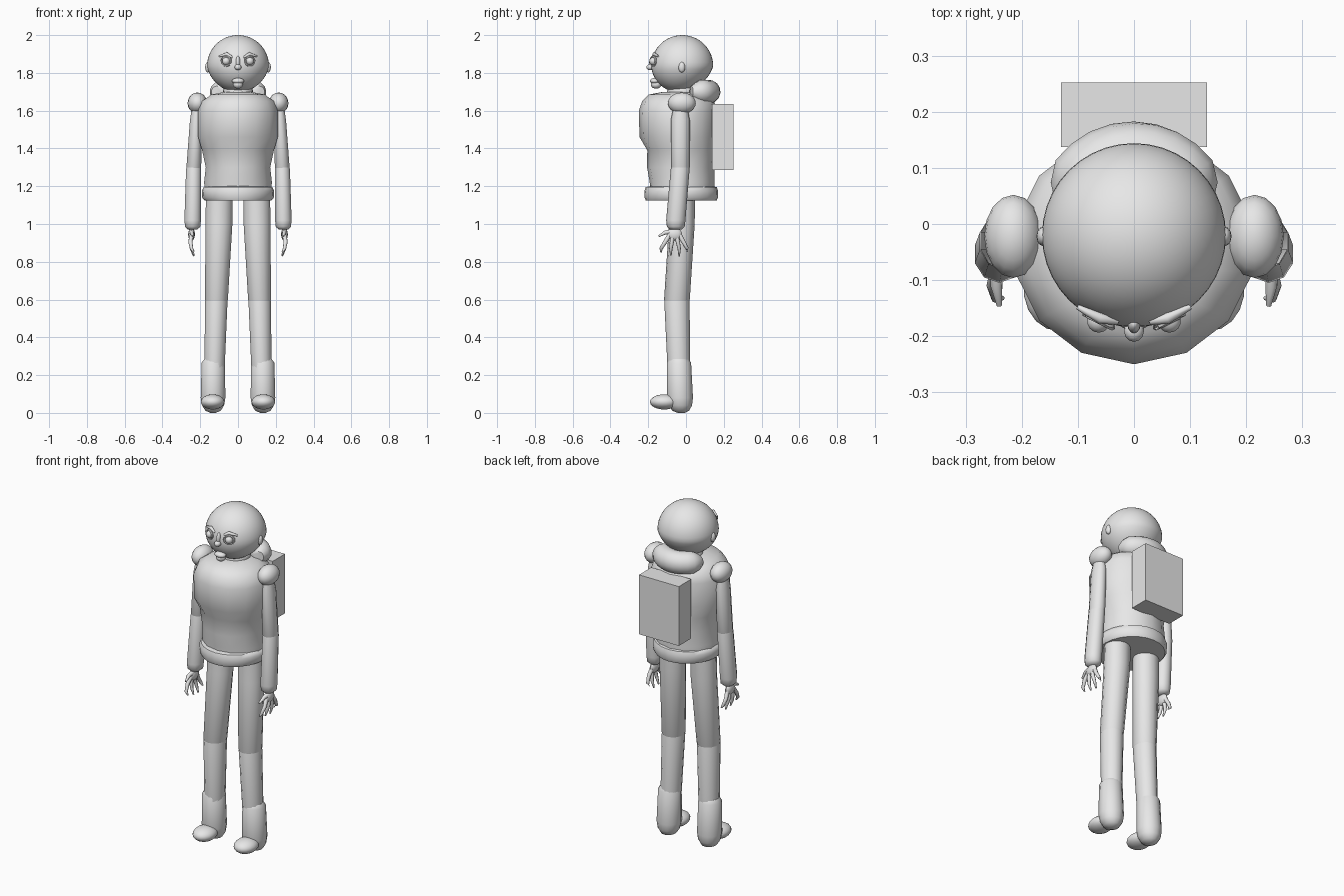
import bpy, bmesh, math
from mathutils import Vector

cube = bpy.data.objects.get("Cube")
if cube:
    bpy.data.objects.remove(cube, do_unlink=True)

grey = bpy.data.materials.new("plain_grey")
grey.use_nodes = True
grey.diffuse_color = (0.8, 0.8, 0.8, 1)
grey.node_tree.nodes["Principled BSDF"].inputs["Base Color"].default_value = (0.8, 0.8, 0.8, 1)


def finish(name, bm, angle=50):
    bmesh.ops.recalc_face_normals(bm, faces=bm.faces)
    mesh = bpy.data.meshes.new(name)
    bm.to_mesh(mesh)
    bm.free()
    mesh.materials.append(grey)
    ob = bpy.data.objects.new(name, mesh)
    bpy.context.collection.objects.link(ob)
    bpy.ops.object.select_all(action='DESELECT')
    ob.select_set(True)
    bpy.context.view_layer.objects.active = ob
    bpy.ops.object.shade_smooth_by_angle(angle=math.radians(angle))
    return ob


def skin(bm, rings):
    """Join rings of points with quads and cap both ends."""
    loops = [[bm.verts.new(p) for p in ring] for ring in rings]
    n = len(loops[0])
    for a, b in zip(loops, loops[1:]):
        for i in range(n):
            j = (i + 1) % n
            bm.faces.new((a[i], a[j], b[j], b[i]))
    bm.faces.new(loops[0])
    bm.faces.new(loops[-1])


def loft(name, sections, n):
    """Horizontal ellipses: x, y, z, x radius, y radius."""
    bm = bmesh.new()
    turn = [math.tau * i / n - math.pi / 2 for i in range(n)]
    skin(bm, [[(x + rx * math.cos(t), y + ry * math.sin(t), z) for t in turn]
              for x, y, z, rx, ry in sections])
    return finish(name, bm)


def sweep(bm, points, radii, n):
    """Round tube through points."""
    pts = [Vector(p) for p in points]
    rings = []
    for i, p in enumerate(pts):
        d = (pts[min(i + 1, len(pts) - 1)] - pts[max(i - 1, 0)]).normalized()
        u = d.cross(Vector((0.3, 0.1, 1) if abs(d.z) < 0.8 else (1, 0, 0))).normalized()
        v = d.cross(u)
        rings.append([p + radii[i] * (u * math.cos(t) + v * math.sin(t))
                      for t in (math.tau * k / n for k in range(n))])
    skin(bm, rings)


def ball(name, loc, size, seg=20, shape=None):
    bm = bmesh.new()
    bmesh.ops.create_uvsphere(bm, u_segments=seg, v_segments=seg * 2 // 3, radius=1)
    for v in bm.verts:
        if shape:
            shape(v.co)
        v.co = Vector(c * s for c, s in zip(v.co, size)) + Vector(loc)
    return finish(name, bm)


# Torso, belt and backpack
loft("torso", [(0, -.02, 1.17, .18, .17), (0, -.02, 1.22, .184, .172),
               (0, -.028, 1.3, .175, .178), (0, -.025, 1.39, .195, .18),
               (0, -.043, 1.46, .216, .203), (0, -.043, 1.6, .216, .207),
               (0, -.042, 1.65, .195, .19), (0, -.05, 1.685, .145, .148),
               (0, -.04, 1.7, .07, .08)], 14)
loft("belt", [(0, -.025, 1.125, .178, .188), (0, -.025, 1.14, .19, .194),
              (0, -.025, 1.175, .192, .195), (0, -.025, 1.195, .182, .188),
              (0, -.025, 1.2, .165, .165)], 24)
bm = bmesh.new()
bmesh.ops.create_cube(bm, size=1)
for v in bm.verts:
    v.co = (v.co.x * .26, v.co.y * .115 + .195, v.co.z * .35 + 1.46)
finish("backpack", bm, 30)

# Padded collar behind the neck
bm = bmesh.new()
arc = [math.radians(12 + 13 * i) for i in range(13)]
sweep(bm, [(.115 * math.cos(t), .115 * math.sin(t) + .005, 1.7) for t in arc],
      [.03, .05] + [.063] * 9 + [.05, .03], 14)
finish("collar", bm)


# Head with a tapered jaw
def jaw(co):
    if co.z < 0:
        k = 1 + co.z * .12
        co.x *= k
        co.y = co.y * k + co.z * .1
        co.z *= .86


ball("head", (0, -.02, 1.837), (.164, .164, .163), 40, jaw)
ball("neck", (0, -.02, 1.7), (.08, .08, .05))
ball("nose_tip", (0, -.19, 1.83), (.018, .02, .016), 12)
ball("nose_bridge", (0, -.178, 1.855), (.012, .017, .035), 12)
ball("upper_lip", (0, -.165, 1.757), (.034, .026, .016), 14)
ball("lower_lip", (0, -.158, 1.738), (.027, .028, .022), 14)

for side, tag in ((1, "left"), (-1, "right")):
    # Face details
    ball(tag + "_eye", (side * .063, -.173, 1.862), (.021, .021, .021), 14)
    bm = bmesh.new()
    sweep(bm, [(side * (.063 + .024 * math.cos(t)), -.172 + .012 * math.cos(t),
                1.862 + .024 * math.sin(t))
               for t in (math.tau * i / 16 for i in range(17))], [.006] * 17, 6)
    finish(tag + "_eyelid", bm)
    bm = bmesh.new()
    sweep(bm, [(side * x, y, z) for x, y, z in
               ((.03, -.174, 1.882), (.06, -.168, 1.9), (.1, -.148, 1.888))],
          [.006, .01, .005], 8)
    finish(tag + "_brow", bm)
    ball(tag + "_ear", (side * .16, -.022, 1.83), (.014, .018, .028), 12)

    # Arm in two overlapping sleeves
    ball(tag + "_shoulder", (side * .215, -.022, 1.64), (.052, .074, .056), 16)
    loft(tag + "_upper_arm", [(side * x, y, z, rx, ry) for x, y, z, rx, ry in
         ((.218, -.03, 1.63, .025, .035), (.222, -.03, 1.55, .034, .05),
          (.234, -.03, 1.3, .041, .05), (.235, -.03, 1.27, .03, .035))], 10)
    loft(tag + "_forearm", [(side * x, y, z, rx, ry) for x, y, z, rx, ry in
         ((.234, -.03, 1.33, .034, .04), (.235, -.031, 1.29, .042, .05),
          (.24, -.054, 1.02, .046, .051), (.24, -.054, .985, .042, .047),
          (.24, -.054, .97, .025, .03))], 10)

    # Hand: palm, four fingers and a thumb
    ball(tag + "_palm", (side * .246, -.06, .945), (.018, .04, .034), 12)
    bm = bmesh.new()
    for root, tip, low in ((-.088, -.132, .85), (-.07, -.08, .835),
                           (-.05, -.036, .83), (-.033, .006, .855)):
        sweep(bm, [(side * .246, root, .94), (side * .252, (root + tip) / 2, .905),
                   (side * .246, tip, .87), (side * .234, tip, low)],
              [.012, .011, .009, .004], 8)
    sweep(bm, [(side * .245, -.07, .96), (side * .245, -.11, .955),
               (side * .24, -.145, .935)], [.014, .011, .005], 8)
    finish(tag + "_fingers", bm)

    # Leg: thigh, shin, boot and toe
    loft(tag + "_thigh", [(side * x, y, z, rx, ry) for x, y, z, rx, ry in
         ((.099, -.02, 1.18, .072, .068), (.101, -.022, 1.0, .073, .068),
          (.114, -.048, .6, .062, .068), (.115, -.048, .57, .05, .055))], 14)
    loft(tag + "_shin", [(side * x, y, z, rx, ry) for x, y, z, rx, ry in
         ((.114, -.046, .64, .05, .055), (.115, -.048, .59, .061, .067),
          (.124, -.038, .24, .055, .06))], 14)
    loft(tag + "_boot", [(side * x, y, z, rx, ry) for x, y, z, rx, ry in
         ((.13, -.037, .285, .05, .052), (.131, -.037, .265, .063, .064),
          (.132, -.032, .08, .067, .069), (.132, -.03, .04, .06, .062),
          (.132, -.028, .012, .042, .045), (.132, -.026, 0, .015, .018))], 14)
    ball(tag + "_toe", (side * .134, -.115, .058), (.063, .076, .04), 18)
